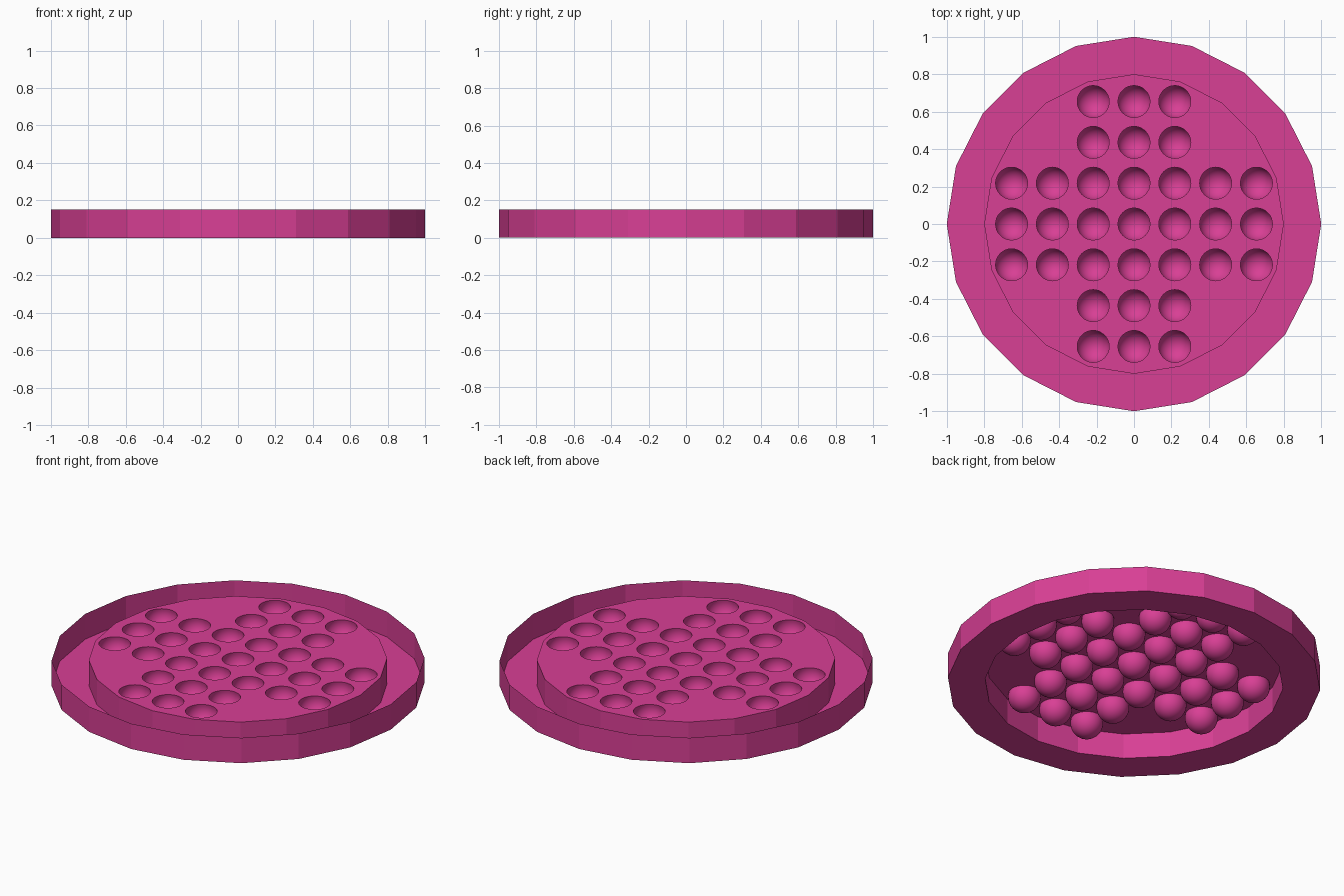
import bpy, bmesh, math

if "Cube" in bpy.data.objects:
    bpy.data.objects.remove(bpy.data.objects["Cube"])

SIDES, OUTER, INNER, TOP = 20, 1.0, 0.8, 0.15
STEP, BALL_R, BALL_DROP = 0.218, 0.088, 0.022   # bowl spacing, radius, centre depth
BOWL_SEGS, BOWL_RINGS = 32, 12
OPENING = math.sqrt(BALL_R ** 2 - BALL_DROP ** 2)

mat = bpy.data.materials.new("pink")
mat.diffuse_color = (0.69, 0.05, 0.30, 1)
mat.use_nodes = True
mat.node_tree.nodes["Principled BSDF"].inputs["Base Color"].default_value = mat.diffuse_color

# Cross-shaped peg layout
holes = [(i * STEP, j * STEP) for i in range(-3, 4) for j in range(-3, 4)
         if abs(i) <= 1 or abs(j) <= 1]


def ring(bm, r, z, n, cx=0, cy=0):
    return [bm.verts.new((cx + r * math.cos(2 * math.pi * k / n),
                          cy + r * math.sin(2 * math.pi * k / n), z)) for k in range(n)]


def bridge(bm, a, b):
    n = len(a)
    for k in range(n):
        bm.faces.new((a[k], a[(k + 1) % n], b[(k + 1) % n], b[k]))


def finish(bm, name, smooth=False):
    for f in bm.faces:
        f.smooth = smooth
    me = bpy.data.meshes.new(name)
    bm.to_mesh(me)
    bm.free()
    me.materials.append(mat)
    ob = bpy.data.objects.new(name, me)
    bpy.context.collection.objects.link(ob)
    return ob


# Thin outer wall, flat trough and inner wall
bm = bmesh.new()
loops = [ring(bm, r, z, SIDES) for r, z in
         ((OUTER, TOP), (OUTER, 0), (INNER, 0), (INNER, TOP))]
for a, b in zip(loops, loops[1:]):
    bridge(bm, b, a)
finish(bm, "trough_rim")

# Raised top plate with round openings
bm = bmesh.new()
outlines = [ring(bm, INNER, TOP, SIDES)]
outlines += [ring(bm, OPENING, TOP, BOWL_SEGS, x, y) for x, y in holes]
edges = [bm.edges.new((l[k], l[(k + 1) % len(l)])) for l in outlines for k in range(len(l))]
bmesh.ops.triangle_fill(bm, edges=edges, use_beauty=True, normal=(0, 0, 1))
inside = [f for f in bm.faces if any(
    math.hypot(f.calc_center_median().x - x, f.calc_center_median().y - y) < OPENING * 0.98
    and all(math.hypot(v.co.x - x, v.co.y - y) < OPENING * 1.01 for v in f.verts)
    for x, y in holes)]
bmesh.ops.delete(bm, geom=inside, context='FACES_ONLY')
for f in bm.faces:
    f.normal_update()
    if f.normal.z < 0:
        f.normal_flip()
finish(bm, "top_plate")

# Ball-shaped bowls hanging below the plate
bm = bmesh.new()
start = math.asin(BALL_DROP / BALL_R)
zc = TOP - BALL_DROP
for x, y in holes:
    prev = None
    for i in range(BOWL_RINGS):
        a = start - (start + math.pi / 2) * i / BOWL_RINGS
        cur = ring(bm, BALL_R * math.cos(a), zc + BALL_R * math.sin(a), BOWL_SEGS, x, y)
        if prev:
            bridge(bm, prev, cur)
        prev = cur
    pole = bm.verts.new((x, y, zc - BALL_R))
    for k in range(BOWL_SEGS):
        bm.faces.new((prev[k], prev[(k + 1) % BOWL_SEGS], pole))
finish(bm, "peg_bowls", smooth=True)
